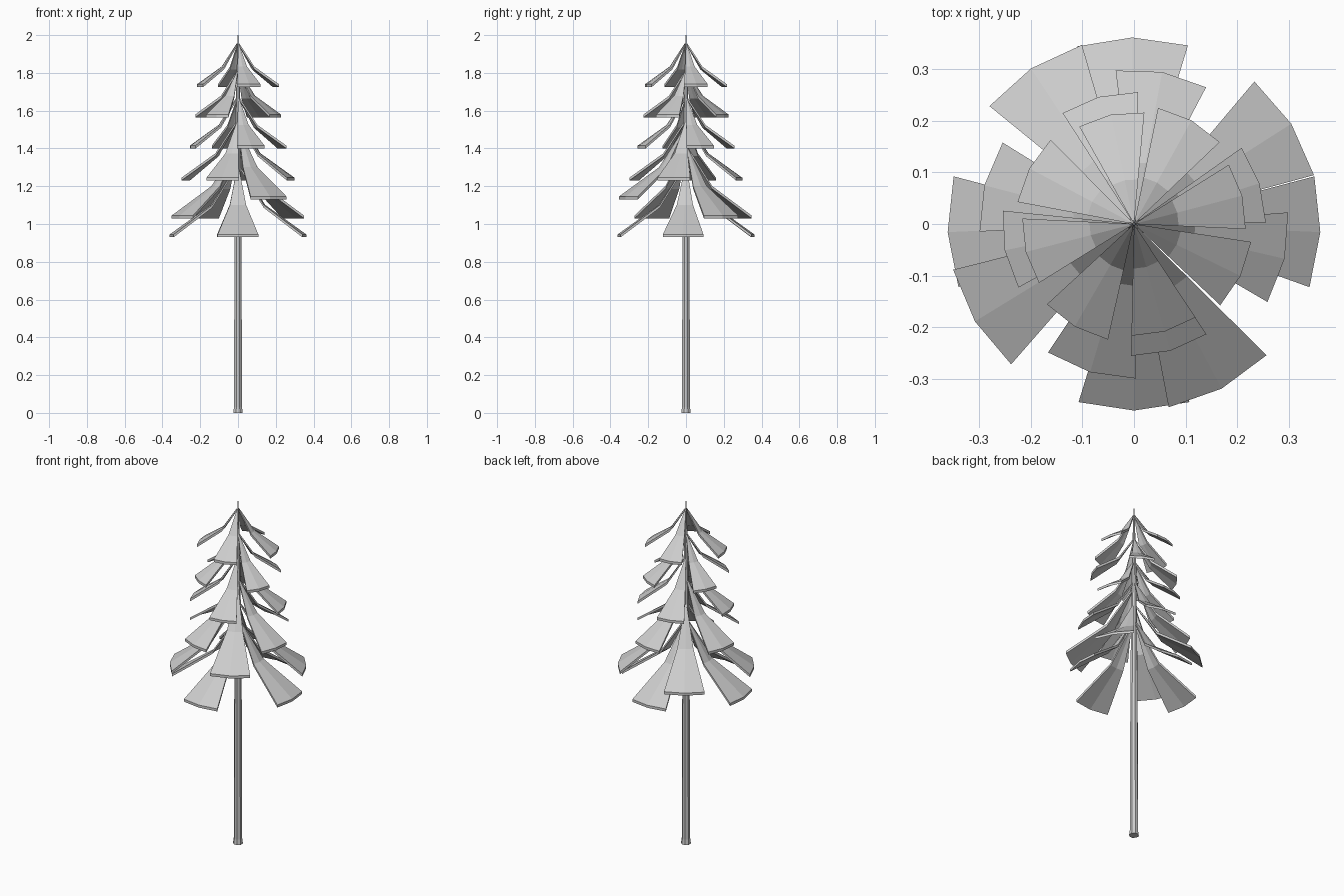
import bpy
import math

cube = bpy.data.objects.get("Cube")
if cube:
    bpy.data.objects.remove(cube, do_unlink=True)

# Single colour for the whole tree
grey = bpy.data.materials.new("light grey")
grey.diffuse_color = (0.6, 0.6, 0.6, 1)
grey.use_nodes = True
grey.node_tree.nodes["Principled BSDF"].inputs["Base Color"].default_value = (0.6, 0.6, 0.6, 1)


def make_object(name, verts, faces):
    mesh = bpy.data.meshes.new(name)
    mesh.from_pydata(verts, [], faces)
    mesh.materials.append(grey)
    obj = bpy.data.objects.new(name, mesh)
    bpy.context.collection.objects.link(obj)
    return obj


# Trunk: eight-sided, slightly flared foot, thin tip
SIDES = 8
trunk_profile = [(0.027, 0), (0.023, 0.03), (0.02, 0.95), (0.012, 1.7), (0.002, 2.0)]
verts, faces = [], []
for r, z in trunk_profile:
    for i in range(SIDES):
        a = math.tau * (i + 0.5) / SIDES
        verts.append((r * math.cos(a), r * math.sin(a), z))
for k in range(len(trunk_profile) - 1):
    for i in range(SIDES):
        j = (i + 1) % SIDES
        b = k * SIDES
        faces.append((b + i, b + j, b + SIDES + j, b + SIDES + i))
faces.append(tuple(reversed(range(SIDES))))
faces.append(tuple(range(len(verts) - SIDES, len(verts))))
make_object("trunk", verts, faces)

# Boughs: bent wedges of a cone with a central ridge
HALF = math.radians(17.3)
THICK = 0.015


def add_bough(name, radius, z, angle):
    """A drooping wedge; z is the height of its lower tip edge."""
    rows = [(0.03, 1.0), (0.4, 0.43), (1.0, 0.0)]
    verts, faces = [], []
    for drop in (0, THICK):
        for r, h in rows:
            for side in (-1, 0, 1):
                a = math.radians(angle) + side * HALF
                verts.append((radius * r * math.cos(a), radius * r * math.sin(a),
                              z + THICK + radius * h - drop))
    for k in (0, 3):
        for s in (0, 1):
            quad = (k + s, k + 3 + s, k + 4 + s, k + 1 + s)
            faces.append(quad)
            faces.append(tuple(v + 9 for v in reversed(quad)))
    rim = [0, 3, 6, 7, 8, 5, 2, 1]
    for a, b in zip(rim, rim[1:] + rim[:1]):
        faces.append((a, a + 9, b + 9, b))
    make_object(name, verts, faces)


# Tiers: radius, tip height, directions of the four boughs
tiers = [
    (0.362, 0.93, (-2.5, 90.5, 182.5, 270)),
    (0.362, 1.03, (32.5, 123.5, 211.5)),
    (0.362, 1.13, (298,)),
    (0.3, 1.23, (-13, 79.5, 165.5, 253.5)),
    (0.256, 1.4, (18, 105.5, 191.5, 286)),
    (0.23, 1.565, (-26, 61, 152, 240)),
    (0.217, 1.725, (14.7, 102, 194.5, 286)),
]
for t, (radius, z, angles) in enumerate(tiers, 1):
    for n, angle in enumerate(angles, 1):
        add_bough(f"tier_{t}_bough_{n}", radius, z, angle)
